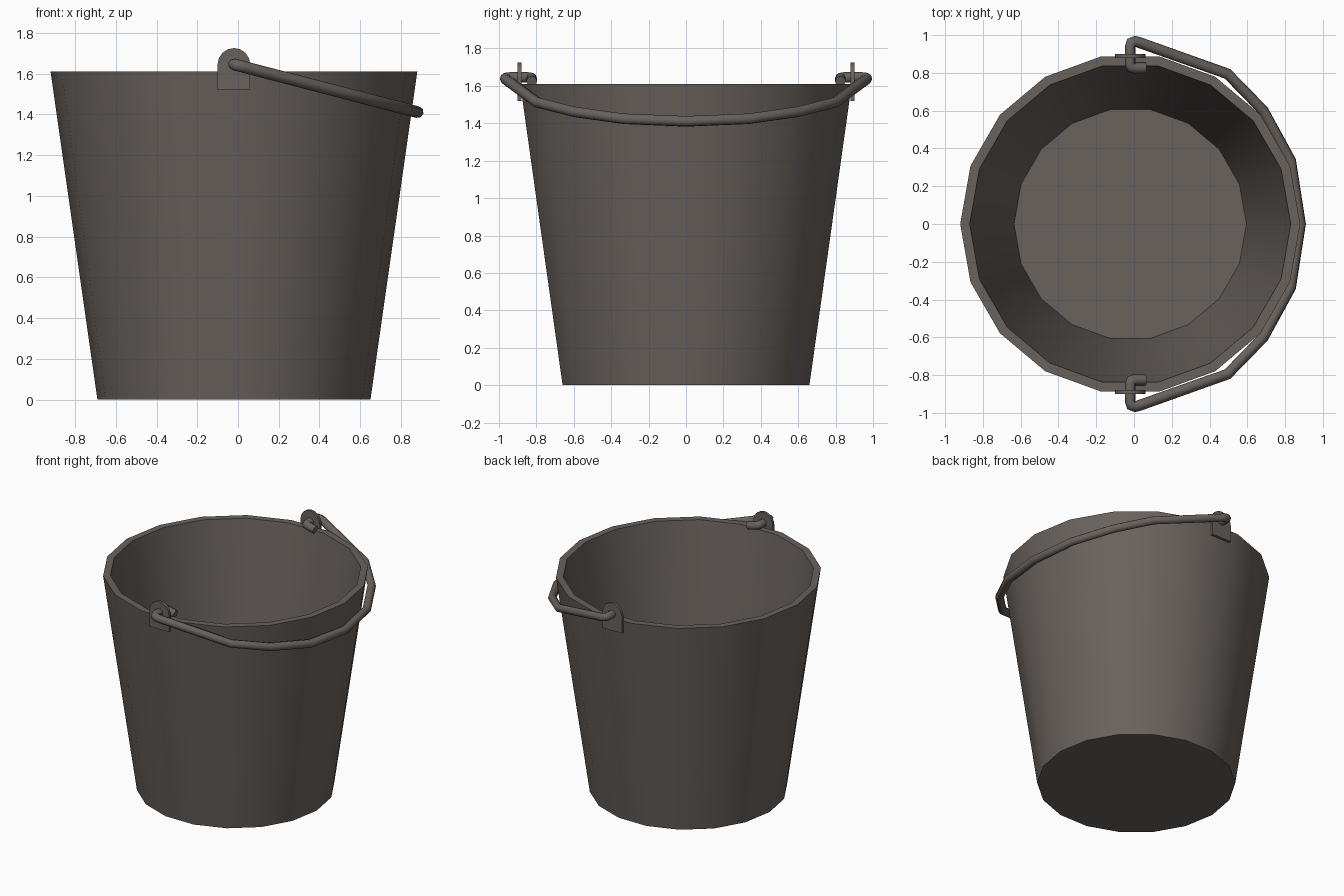
import bpy, bmesh
from math import radians, cos, sin, pi

cube = bpy.data.objects.get("Cube")
if cube:
    bpy.data.objects.remove(cube)

metal = bpy.data.materials.new("dull grey metal")
metal.use_nodes = True
COLOUR = (0.14, 0.122, 0.11, 1)
metal.diffuse_color = COLOUR
metal.node_tree.nodes["Principled BSDF"].inputs["Base Color"].default_value = COLOUR

CX = -0.02   # bucket axis
PIVOT_Z = 1.645


def finish(obj, angle):
    """Give the object its material and smooth shading."""
    obj.data.materials.clear()
    obj.data.materials.append(metal)
    bpy.ops.object.select_all(action="DESELECT")
    obj.select_set(True)
    bpy.context.view_layer.objects.active = obj
    bpy.ops.object.shade_smooth_by_angle(angle=radians(angle))


def mesh_object(name, bm):
    bmesh.ops.recalc_face_normals(bm, faces=bm.faces)
    mesh = bpy.data.meshes.new(name)
    bm.to_mesh(mesh)
    bm.free()
    obj = bpy.data.objects.new(name, mesh)
    bpy.context.collection.objects.link(obj)
    return obj


# Bucket: outer wall, rim, inner wall and floor as one closed lathe
def bucket(sides=18):
    bm = bmesh.new()
    profile = [(0.67, 0), (0.90, 1.61), (0.85, 1.61), (0.615, 0.04)]
    rings = [[bm.verts.new((CX + r * cos(2 * pi * i / sides),
                            r * sin(2 * pi * i / sides), z))
              for i in range(sides)] for r, z in profile]
    for a, b in zip(rings, rings[1:]):
        for i in range(sides):
            j = (i + 1) % sides
            bm.faces.new((a[i], a[j], b[j], b[i]))
    bm.faces.new(rings[0])
    bm.faces.new(rings[-1])
    finish(mesh_object("bucket", bm), 35)


# Handle tab: plate with a rounded top, standing on the rim
def tab(name, side):
    bm = bmesh.new()
    r = 0.08
    outline = [(CX - r, 1.52), (CX + r, 1.52)]
    outline += [(CX + r * cos(a), PIVOT_Z + r * sin(a))
                for a in (pi * i / 8 for i in range(9))]
    face = bm.faces.new([bm.verts.new((x, side * 0.88, z)) for x, z in outline])
    new = bmesh.ops.extrude_face_region(bm, geom=[face])["geom"]
    bmesh.ops.translate(bm, vec=(0, side * 0.02, 0),
                        verts=[v for v in new if isinstance(v, bmesh.types.BMVert)])
    finish(mesh_object(name, bm), 30)


# Handle: flat bent rod, hooked through both tabs and resting on the left side
def handle():
    half = [(0.06, 0.825), (0.0, 0.825), (-0.015, 0.83), (-0.02, 0.845),
            (-0.02, 0.94), (-0.015, 0.96), (0.005, 0.967), (0.03, 0.96),
            (0.495, 0.795), (0.685, 0.60), (0.83, 0.335)]
    path = half + [(0.882, 0)] + [(x, -y) for x, y in reversed(half)]
    curve = bpy.data.curves.new("handle", "CURVE")
    curve.dimensions = "3D"
    curve.bevel_depth = 0.029
    curve.bevel_resolution = 2
    curve.use_fill_caps = True
    spline = curve.splines.new("POLY")
    spline.points.add(len(path) - 1)
    for p, (x, y) in zip(spline.points, path):
        p.co = (x, y, PIVOT_Z - 0.26 * (x - CX), 1)
    obj = bpy.data.objects.new("handle", curve)
    bpy.context.collection.objects.link(obj)
    bpy.ops.object.select_all(action="DESELECT")
    obj.select_set(True)
    bpy.context.view_layer.objects.active = obj
    bpy.ops.object.convert(target="MESH")
    finish(bpy.context.view_layer.objects.active, 60)


bucket()
tab("front_tab", -1)
tab("back_tab", 1)
handle()
